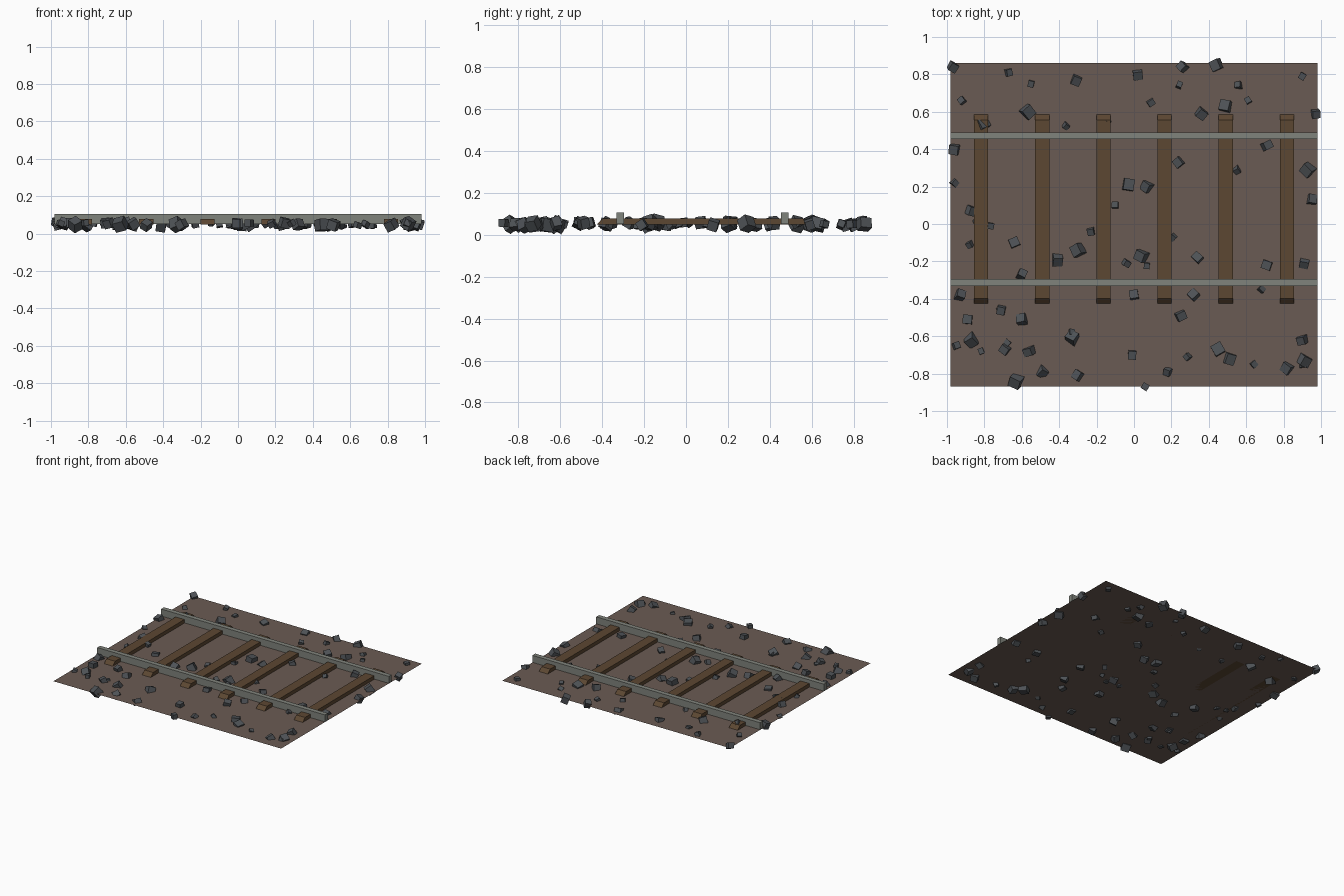
import bpy, bmesh, random
from mathutils import Matrix, Vector, Euler

if "Cube" in bpy.data.objects:
    bpy.data.objects.remove(bpy.data.objects["Cube"])

random.seed(7)
GROUND_Z = 0.05


def srgb(r, g, b):
    f = lambda c: c / 12.92 if c <= 0.04045 else ((c + 0.055) / 1.055) ** 2.4
    return (f(r / 255), f(g / 255), f(b / 255), 1)


def material(name, rgb):
    m = bpy.data.materials.new(name)
    m.diffuse_color = srgb(*rgb)
    m.use_nodes = True
    m.node_tree.nodes["Principled BSDF"].inputs["Base Color"].default_value = m.diffuse_color
    return m


EARTH = material("brown earth", (106, 91, 83))
WOOD = material("sleeper wood", (92, 71, 50))
STEEL = material("rail steel", (128, 131, 124))
STONE = material("ballast grey", (78, 82, 86))


def finish(name, bm, mat):
    me = bpy.data.meshes.new(name)
    bm.normal_update()
    bm.to_mesh(me)
    bm.free()
    me.materials.append(mat)
    ob = bpy.data.objects.new(name, me)
    bpy.context.collection.objects.link(ob)
    return ob


def box(name, center, size, mat, end_slope=0.0):
    """Box; end_slope pulls the top edge in along y for sloped ends."""
    bm = bmesh.new()
    bmesh.ops.create_cube(bm, size=1.0)
    for v in bm.verts:
        up = v.co.z > 0
        v.co = Vector(v.co[i] * size[i] + center[i] for i in range(3))
        if up and end_slope:
            v.co.y += -end_slope if v.co.y > center[1] else end_slope
    return finish(name, bm, mat)


# Flat ground sheet
bm = bmesh.new()
bmesh.ops.create_grid(bm, x_segments=1, y_segments=1, size=1.0)
for v in bm.verts:
    v.co = (v.co.x * 0.98, v.co.y * 0.865 - 0.005, GROUND_Z)
finish("ground", bm, EARTH)

# Wooden sleepers with sloped ends
for i in range(6):
    box(f"sleeper_{i + 1}", ((i - 2.5) * 0.327, 0.08, 0.064), (0.075, 1.01, 0.028), WOOD, 0.028)

# Two steel rails
for side, y in (("back", 0.472), ("front", -0.313)):
    box(f"{side}_rail", (0, y, 0.079), (1.96, 0.036, 0.054), STEEL)

# Ballast stones: positions by size class, (x, y) in hundredths
LARGE = [(44, 85), (49, 63), (-57, 60), (-81, 53), (93, 29), (-3, 21), (-30, -14), (-41, -19),
         (4, -17), (-33, -61), (-87, -62), (-63, -84), (45, -67), (51, -72), (82, -77), (91, -73)]
MEDIUM = [(-97, 84), (26, 84), (2, 80), (-31, 77), (36, 59), (97, 59), (-96, 40), (24, 33),
          (71, 42), (95, 13), (-87, 7), (7, 20), (-64, -10), (-60, -27), (34, -18), (71, -22),
          (91, -21), (0, -38), (32, -38), (-93, -38), (-89, -51), (-71, -46), (-60, -51),
          (25, -49), (-1, -70), (-69, -67), (-56, -68), (-49, -79), (-30, -81), (90, -62)]
SMALL = [(-67, 81), (-55, 75), (56, 74), (61, 66), (9, 65), (90, 79), (-92, 66), (55, 29),
         (-96, 22), (-77, -1), (-10, 10), (21, -7), (-23, -4), (-4, -21), (18, -79), (6, -87),
         (64, -75), (-95, -65)]
# A few loose extra pebbles
PEBBLES = [(random.uniform(-95, 95), random.uniform(-83, 83)) for _ in range(14)]

bm = bmesh.new()
for size, spots in ((0.056, LARGE), (0.046, MEDIUM), (0.034, SMALL), (0.03, PEBBLES)):
    for x, y in spots:
        turn = Euler([random.uniform(-0.6, 0.6), random.uniform(-0.6, 0.6),
                      random.uniform(0, 3.1)]).to_matrix().to_4x4()
        spot = Matrix.Translation((x / 100, y / 100, 0.053 + random.uniform(-0.008, 0.006)))
        shape = Matrix.Diagonal([size * random.uniform(0.9, 1.1) for _ in range(3)] + [1])
        bmesh.ops.create_cube(bm, size=1.0, matrix=spot @ turn @ shape)
for v in bm.verts:
    v.co.x = max(-1.0, min(1.0, v.co.x))
    v.co.z = max(0.0, v.co.z)
finish("ballast_stones", bm, STONE)
